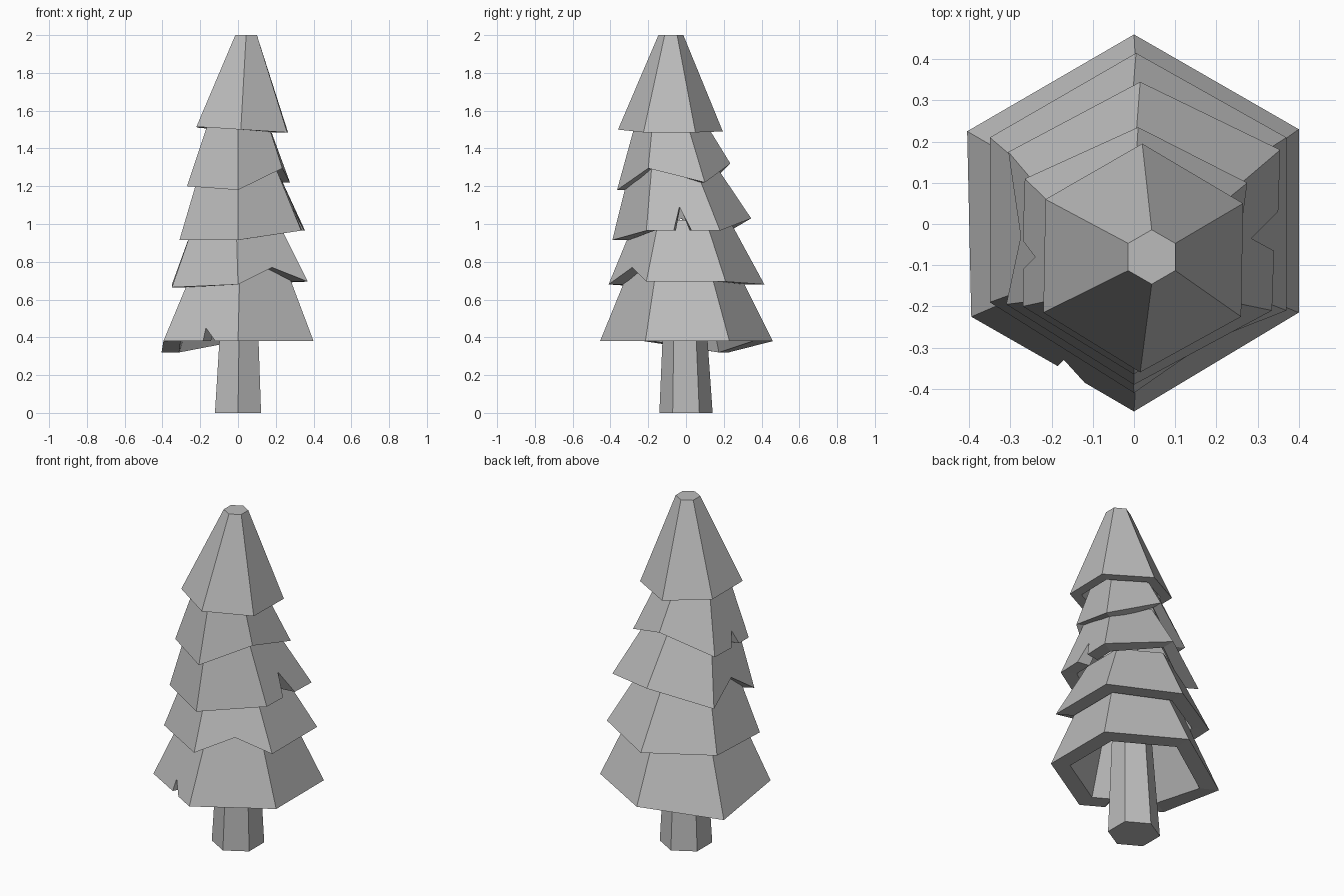
import bpy, bmesh
from math import sin, cos, radians

cube = bpy.data.objects.get("Cube")
if cube:
    bpy.data.objects.remove(cube, do_unlink=True)

grey = bpy.data.materials.new("plain_grey")
grey.use_nodes = True
grey.diffuse_color = (0.5, 0.5, 0.5, 1)
grey.node_tree.nodes["Principled BSDF"].inputs["Base Color"].default_value = (0.5, 0.5, 0.5, 1)


def hexagon(cx, cy, z, r):
    """Six points, starting at the back corner and running clockwise from above."""
    return [(cx + r * sin(radians(60 * i)), cy + r * cos(radians(60 * i)), z) for i in range(6)]


def finish(name, bm):
    bmesh.ops.recalc_face_normals(bm, faces=bm.faces)
    mesh = bpy.data.meshes.new(name)
    bm.to_mesh(mesh)
    bm.free()
    mesh.materials.append(grey)
    obj = bpy.data.objects.new(name, mesh)
    bpy.context.collection.objects.link(obj)


def tier(name, corners, top, nicks={}, rim=0.77):
    """Hollow skirt of branches; nicks adds hem points after a given corner."""
    bm = bmesh.new()
    cx = sum(c[0] for c in corners) / 6
    cy = sum(c[1] for c in corners) / 6

    def shrink(p):
        return (cx + (p[0] - cx) * rim, cy + (p[1] - cy) * rim, p[2])

    tx, ty, tz, tr = top
    outer_top = [bm.verts.new(p) for p in hexagon(tx, ty, tz, tr)]
    inner_top = [bm.verts.new(p) for p in hexagon(tx, ty, tz - 0.03, tr * rim)]
    hem = [[bm.verts.new(p) for p in [c] + nicks.get(i, [])] for i, c in enumerate(corners)]
    lining = [[bm.verts.new(shrink(v.co)) for v in side] for side in hem]
    for i in range(6):
        j = (i + 1) % 6
        out_edge = hem[i] + [hem[j][0]]
        in_edge = lining[i] + [lining[j][0]]
        bm.faces.new(out_edge + [outer_top[j], outer_top[i]])
        bm.faces.new(in_edge + [inner_top[j], inner_top[i]])
        for k in range(len(out_edge) - 1):
            bm.faces.new((out_edge[k], out_edge[k + 1], in_edge[k + 1], in_edge[k]))
    bm.faces.new(outer_top)
    bm.faces.new(inner_top)
    finish(name, bm)


# Trunk
bm = bmesh.new()
low = [bm.verts.new(p) for p in hexagon(0.0, 0.0, 0, 0.141)]
high = [bm.verts.new(p) for p in hexagon(0.01, -0.01, 0.73, 0.1)]
for i in range(6):
    bm.faces.new((low[i - 1], low[i], high[i], high[i - 1]))
bm.faces.new(low)
bm.faces.new(high)
finish("trunk", bm)

# Branch tiers, lowest first; corners run back, right, front, left
tier("branches_lowest",
     [(0, .46, .38), (.4, .23, .38), (.4, -.215, .38),
      (0, -.455, .38), (-.395, -.225, .38), (-.405, .225, .32)],
     (0.01, -0.015, 0.76, 0.285),
     {3: [(-.12, -.385, .38), (-.17, -.33, .45), (-.185, -.345, .38)]})

tier("branches_low",
     [(.005, .415, .68), (.37, .21, .695), (.37, -.21, .695),
      (0, -.41, .68), (-.35, -.19, .665), (-.35, .21, .68)],
     (-0.01, -0.02, 1.02, 0.25),
     {2: [(.18, -.285, .77)]})

tier("branches_middle",
     [(.015, .345, 1.03), (.355, .18, .965), (.335, -.21, .965),
      (0, -.39, .915), (-.31, -.195, .915), (-.305, .175, .93)],
     (0, -0.07, 1.32, 0.22),
     {1: [(.35, .03, .965), (.285, -.035, 1.09), (.34, -.065, .965)],
      4: [(-.275, -.03, 1.03)]})

tier("branches_high",
     [(.01, .235, 1.32), (.275, .1, 1.22), (.235, -.2, 1.295),
      (0, -.365, 1.18), (-.27, -.2, 1.2), (-.265, .11, 1.2)],
     (0, -0.09, 1.58, 0.165),
     {4: [(-.27, -.11, 1.2), (-.24, -.08, 1.28), (-.27, -.04, 1.2)]})

tier("branches_top",
     [(.02, .195, 1.49), (.265, .05, 1.485), (.26, -.225, 1.485),
      (.015, -.36, 1.5), (-.22, -.215, 1.515), (-.215, .06, 1.51)],
     (0.043, -0.08, 2.0, 0.066))
